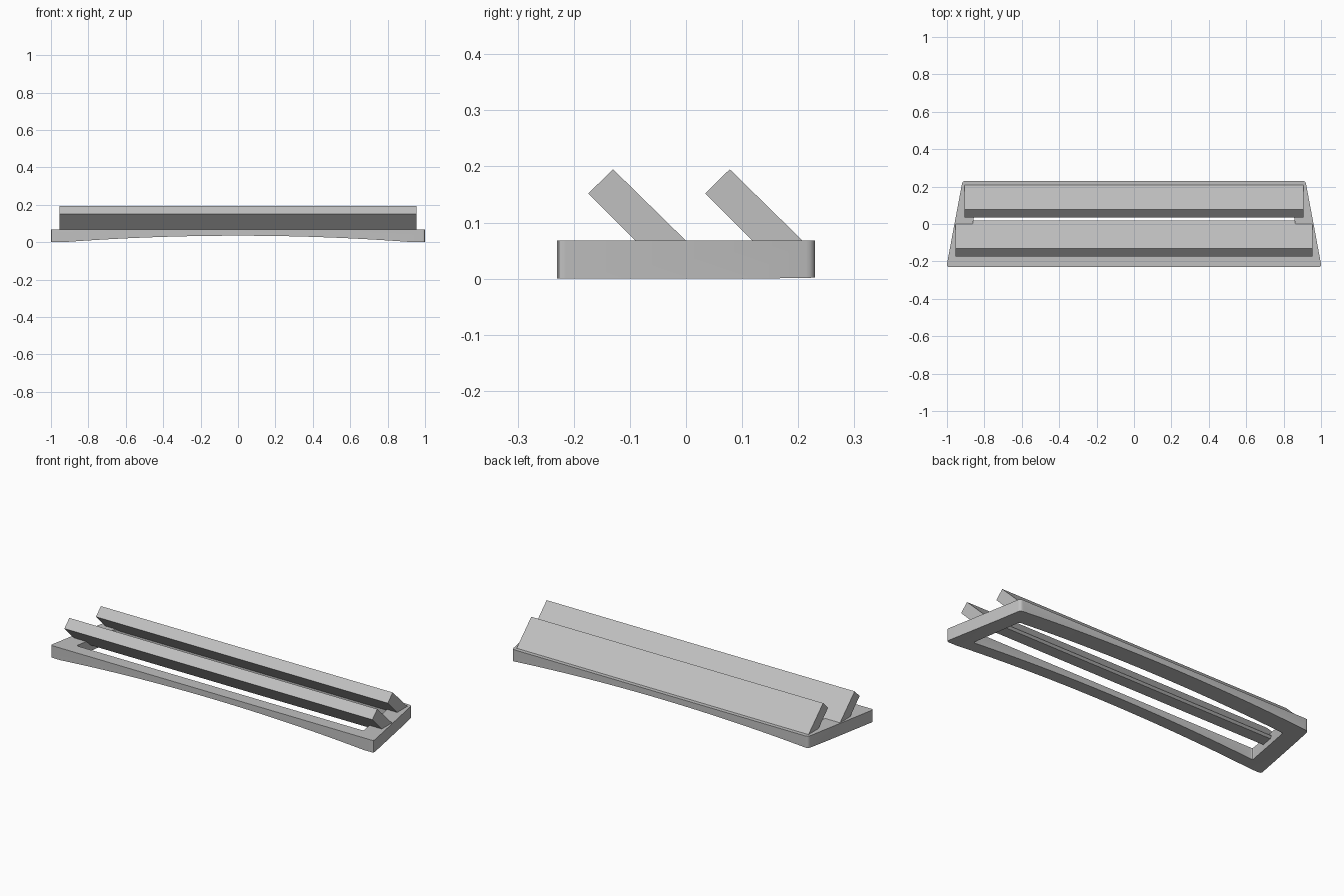
import bpy, bmesh
from math import sin, cos, pi
from mathutils import Vector

cube = bpy.data.objects.get("Cube")
if cube:
    bpy.data.objects.remove(cube, do_unlink=True)

grey = bpy.data.materials.new("plain_grey")
grey.use_nodes = True
colour = (0.53, 0.53, 0.53, 1)
grey.diffuse_color = colour
grey.node_tree.nodes["Principled BSDF"].inputs["Base Color"].default_value = colour


def prism(name, points, offset):
    """Closed solid from a planar outline swept along an offset."""
    bm = bmesh.new()
    face = bm.faces.new([bm.verts.new(p) for p in points])
    swept = bmesh.ops.extrude_face_region(bm, geom=[face])["geom"]
    verts = [v for v in swept if isinstance(v, bmesh.types.BMVert)]
    bmesh.ops.translate(bm, verts=verts, vec=offset)
    bmesh.ops.recalc_face_normals(bm, faces=bm.faces)
    mesh = bpy.data.meshes.new(name)
    bm.to_mesh(mesh)
    bm.free()
    mesh.materials.append(grey)
    obj = bpy.data.objects.new(name, mesh)
    bpy.context.collection.objects.link(obj)
    return obj


def tapered_outline(front, back, y0, y1, z, r):
    """Trapezoid with small rounded corners."""
    corners = [Vector(c) for c in ((-front, y0, z), (front, y0, z), (back, y1, z), (-back, y1, z))]
    points = []
    for i, c in enumerate(corners):
        a = c + (corners[i - 1] - c).normalized() * r
        b = c + (corners[(i + 1) % 4] - c).normalized() * r
        for k in range(5):
            t = k / 4
            points.append(a * (1 - t) ** 2 + c * 2 * t * (1 - t) + b * t ** 2)
    return points


def cut(obj, cutter):
    mod = obj.modifiers.new("cut", "BOOLEAN")
    mod.operation = "DIFFERENCE"
    mod.solver = "EXACT"
    mod.object = cutter
    bpy.context.view_layer.objects.active = obj
    bpy.ops.object.modifier_apply(modifier=mod.name)
    bpy.data.objects.remove(cutter, do_unlink=True)


# Tapered base frame with an open middle and an arched underside
frame = prism("base_frame", tapered_outline(1.003, 0.917, -0.23, 0.23, 0, 0.016), (0, 0, 0.068))
cut(frame, prism("opening_cutter", tapered_outline(0.89, 0.84, -0.16, 0.13, -0.1, 0.012), (0, 0, 0.3)))

steps = 32
arch = [(0.94, -0.4, -0.05)]
for i in range(steps + 1):
    x = 0.94 - 1.88 * i / steps
    arch.append((x, -0.4, 0.035 * (1 - (x / 0.94) ** 2)))
arch.append((-0.94, -0.4, -0.05))
cut(frame, prism("arch_cutter", arch, (0, 0.8, 0)))

# Two louvre slats leaning forward at 45 degrees
section = [(-0.174, 0.152), (-0.13, 0.195), (0.02, 0.048), (0.009, 0.037), (-0.059, 0.037)]
slats = []
for name, half, shift in (("front_slat", 0.955, 0), ("rear_slat", 0.905, 0.208)):
    outline = [(-half, y + shift, z) for y, z in section]
    slats.append(prism(name, outline, (2 * half, 0, 0)))

# Smooth the rounded corners and arch, keep hard edges sharp
bpy.ops.object.select_all(action="DESELECT")
for obj in [frame] + slats:
    obj.select_set(True)
bpy.context.view_layer.objects.active = frame
bpy.ops.object.shade_smooth_by_angle(angle=pi / 6)
